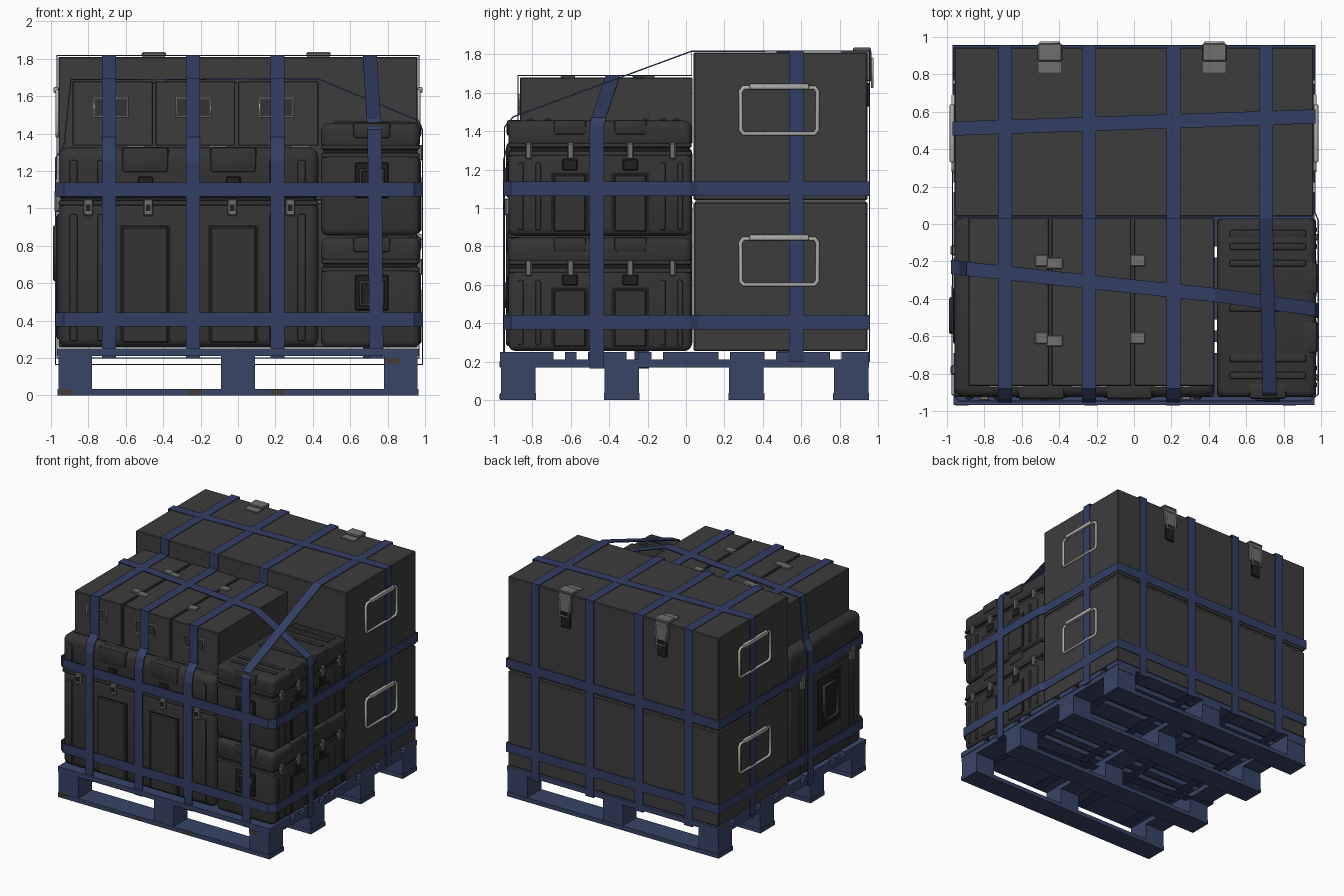
import bpy
import bmesh
from mathutils import Vector

cube = bpy.data.objects.get("Cube")
if cube:
    bpy.data.objects.remove(cube)


def material(name, rgb, rough=0.7):
    m = bpy.data.materials.new(name)
    m.use_nodes = True
    m.diffuse_color = (*rgb, 1)
    bsdf = m.node_tree.nodes["Principled BSDF"]
    bsdf.inputs["Base Color"].default_value = (*rgb, 1)
    bsdf.inputs["Roughness"].default_value = rough
    return m


CRATE = material("charcoal crate", (0.046, 0.046, 0.046))
CASE = material("dark case plastic", (0.034, 0.034, 0.034))
TRIM = material("black trim", (0.014, 0.014, 0.014))
STEEL = material("light steel", (0.42, 0.42, 0.41))
LATCH = material("grey latch metal", (0.16, 0.16, 0.155))
STRAP = material("blue strap", (0.033, 0.048, 0.125))
PALLET = material("blue pallet", (0.04, 0.058, 0.13))
RUST = material("brown wear", (0.06, 0.045, 0.03))


def add_mesh(name, bm, mat):
    me = bpy.data.meshes.new(name)
    bmesh.ops.recalc_face_normals(bm, faces=bm.faces)
    bm.to_mesh(me)
    bm.free()
    me.materials.append(mat)
    ob = bpy.data.objects.new(name, me)
    bpy.context.scene.collection.objects.link(ob)
    return ob


def box(name, x, y, z, mat, bevel=0.0, seg=3):
    """Box from (low, high) ranges, optionally rounded."""
    bm = bmesh.new()
    bmesh.ops.create_cube(bm, size=1)
    for v in bm.verts:
        v.co = [r[0] + (c + 0.5) * (r[1] - r[0]) for c, r in zip(v.co, (x, y, z))]
    if bevel:
        bmesh.ops.bevel(bm, geom=bm.edges[:], offset=bevel, segments=seg,
                        profile=0.5, affect='EDGES')
    ob = add_mesh(name, bm, mat)
    if bevel:
        bpy.ops.object.select_all(action='DESELECT')
        ob.select_set(True)
        bpy.context.view_layer.objects.active = ob
        bpy.ops.object.shade_smooth_by_angle(angle=0.6)
    return ob


def around(c, half):
    return (c - half, c + half)


def strap(name, points, across):
    """Closed flat band through the points, with its width along 'across'."""
    bm = bmesh.new()
    w = Vector(across) * 0.0375
    rows = [(bm.verts.new(Vector(p) - w), bm.verts.new(Vector(p) + w)) for p in points]
    for (a, b), (c, d) in zip(rows, rows[1:] + rows[:1]):
        bm.faces.new((a, b, d, c))
    ob = add_mesh(name, bm, STRAP)
    mod = ob.modifiers.new("thickness", 'SOLIDIFY')
    mod.thickness, mod.offset = 0.007, 0


def rod(name, points, radius, mat):
    """Closed bent rod."""
    cu = bpy.data.curves.new(name, 'CURVE')
    cu.dimensions = '3D'
    cu.bevel_depth, cu.bevel_resolution = radius, 2
    sp = cu.splines.new('POLY')
    sp.points.add(len(points) - 1)
    for p, co in zip(sp.points, points):
        p.co = (*co, 1)
    sp.use_cyclic_u = True
    cu.materials.append(mat)
    bpy.context.scene.collection.objects.link(bpy.data.objects.new(name, cu))


def case(name, x, y, z, seam, bevel):
    """Rounded two-part case with a dark seam."""
    box(name + "_body", x, y, (z[0], seam - 0.006), CASE, bevel)
    box(name + "_lid", x, y, (seam + 0.006, z[1]), CASE, bevel)
    inset = 0.012
    box(name + "_seam", (x[0] + inset, x[1] - inset), (y[0] + inset, y[1] - inset),
        around(seam, bevel), TRIM, bevel * 0.6)
    for dz in (-0.022, 0.022):
        box(name + "_rim", x, y, around(seam + dz, 0.014), CASE, 0.012, 2)


# Pallet: bottom runners, blocks, stringers and deck slats
rows = (-0.875, -0.335, 0.315, 0.86)
cols = (-0.87, 0, 0.87)
for y in rows:
    box("pallet_runner", (-0.965, 0.965), around(y, 0.093), (0, 0.035), PALLET)
    for x in cols:
        box("pallet_block", around(x, 0.09), around(y, 0.09), (0.035, 0.17), PALLET)
for x in cols:
    box("pallet_stringer", around(x, 0.09), (-0.968, 0.953), (0.17, 0.21), PALLET)
edges = [-0.968, -0.69, -0.57, -0.31, -0.18, 0.17, 0.41, 0.75, 1.01]
for a, b in zip(edges, edges[1:]):
    start = a if a == edges[0] else a + 0.06
    box("pallet_slat", (-0.965, 0.965), (start, min(b, 0.953)), (0.21, 0.25), PALLET)
for x, z in ((-0.92, 0.018), (-0.23, 0.018), (0.21, 0.018), (0.83, 0.185)):
    box("pallet_wear", around(x, 0.035), (-0.971, -0.96), around(z, 0.014), RUST)

# Two large crates at the back, with side handles
for z0, z1 in ((0.255, 1.03), (1.042, 1.81)):
    box("large_crate", (-0.96, 0.96), (0.04, 0.945), (z0, z1), CRATE, 0.006, 1)
    for s in (-1, 1):
        lo, hi = z0 + 0.345, z0 + 0.585
        rod("crate_handle", [(s * 0.966, y, z) for y, z in
            ((0.3, lo), (0.67, lo), (0.685, lo + 0.02), (0.685, hi - 0.02),
             (0.67, hi), (0.3, hi), (0.285, hi - 0.02), (0.285, lo + 0.02))], 0.011, STEEL)
        box("handle_grip", around(s * 0.973, 0.014), (0.33, 0.64),
            around(hi + 0.006, 0.016), STEEL, 0.008, 2)
box("crate_joint", (-0.95, 0.95), (0.05, 0.935), (1.02, 1.05), LATCH)

# Lid latches on the back of the upper crate
for x in (-0.45, 0.43):
    box("latch_top_plate", around(x, 0.06), (0.81, 0.96), (1.805, 1.818), LATCH)
    box("latch_bridge", around(x, 0.065), (0.87, 0.965), (1.815, 1.835), LATCH, 0.006, 1)
    box("latch_back_plate", around(x, 0.06), (0.94, 0.966), (1.66, 1.82), LATCH, 0.006, 1)
    rod("latch_loop", [(x + dx, 0.97, z) for dx, z in
        ((-0.05, 1.78), (0.05, 1.78), (0.04, 1.63), (-0.04, 1.63))], 0.007, STEEL)
    box("latch_hook", around(x, 0.042), (0.94, 0.958), (1.53, 1.65), TRIM, 0.005, 1)

# Wide chest
case("wide_chest", (-0.96, 0.43), (-0.925, 0.035), (0.255, 1.325), 1.05, 0.05)
for x in (-0.495, -0.025):
    box("chest_panel_groove", around(x, 0.135), (-0.929, -0.9), (0.29, 0.91), TRIM)
    box("chest_panel", around(x, 0.122), (-0.937, -0.9), (0.28, 0.9), CASE, 0.008, 1)
    box("chest_lid_pad", around(x, 0.125), (-0.937, -0.85), (1.19, 1.328), CASE, 0.02, 2)
    box("chest_lid_clasp", around(x, 0.04), (-0.935, -0.9), (1.07, 1.17), TRIM, 0.006, 1)
for x in (-0.88, -0.73, 0.19, 0.34):
    for z in ((0.29, 0.97), (1.09, 1.26)):
        box("chest_rib", around(x, 0.022), (-0.938, -0.9), z, CASE, 0.012, 2)
for x in (-0.8, -0.48, -0.03, 0.28):
    box("chest_latch", around(x, 0.025), (-0.945, -0.9), (0.96, 1.05), LATCH, 0.006, 1)
    box("chest_latch_pin", around(x, 0.012), (-0.95, -0.9), (0.985, 1.02), TRIM)

# Chest end handle and ribs
box("chest_end_plate", (-0.968, -0.93), (-0.64, -0.34), (0.55, 0.97), TRIM, 0.01, 2)
rod("chest_end_handle", [(-0.975, y, z) for y, z in
    ((-0.58, 0.62), (-0.4, 0.62), (-0.4, 0.9), (-0.58, 0.9))], 0.014, CASE)
for y in (-0.78, -0.14):
    box("chest_end_rib", (-0.972, -0.93), around(y, 0.03), (0.3, 0.97), CASE, 0.012, 2)
    box("chest_end_latch", (-0.98, -0.93), around(y, 0.025), (0.98, 1.1), LATCH, 0.006, 1)

# Two stacked cases beside the chest
for z0, z1 in ((0.255, 0.845), (0.855, 1.455)):
    seam = z1 - 0.15
    case("stacked_case", (0.445, 0.972), (-0.925, 0.03), (z0, z1), seam, 0.035)
    for y in (-0.605, -0.29):
        box("case_panel_groove", (0.94, 0.975), around(y, 0.098), (z0 + 0.03, z0 + 0.33), TRIM)
        box("case_panel", (0.94, 0.98), around(y, 0.085), (z0 + 0.02, z0 + 0.32), CASE, 0.008, 1)
        box("case_lid_pad", (0.9, 0.98), around(y, 0.085), (z1 - 0.075, z1 + 0.004), CASE, 0.015, 2)
        box("case_clasp", (0.94, 0.979), around(y, 0.04), (z0 + 0.34, z0 + 0.4), TRIM, 0.006, 1)
    for y in (-0.82, -0.6, -0.29, -0.07):
        box("case_latch", (0.95, 0.987), around(y, 0.017), (seam - 0.05, seam + 0.035), LATCH, 0.006, 1)
    for y in (-0.86, -0.77, -0.12, -0.03):
        box("case_rib", (0.94, 0.979), around(y, 0.014), (z0 + 0.03, seam - 0.07), CASE, 0.008, 2)
    box("case_front_plate", around(0.715, 0.09), (-0.934, -0.9), (z0 + 0.2, z0 + 0.39), TRIM, 0.006, 1)
    rod("case_front_handle", [(0.715 + dx, -0.937, z0 + dz) for dx, dz in
        ((-0.06, 0.23), (0.06, 0.23), (0.06, 0.35), (-0.06, 0.35))], 0.01, CASE)
    box("case_front_pad", around(0.715, 0.1), (-0.935, -0.85), (z1 - 0.08, z1 + 0.004), CASE, 0.015, 2)
for y in (-0.81, -0.72, -0.45, -0.21, -0.12, -0.05):
    box("case_top_rib", (0.51, 0.92), around(y, 0.018), (1.44, 1.465), CASE, 0.008, 2)

# Three small boxes on the chest
for x0, x1 in ((-0.885, -0.455), (-0.44, -0.015), (0.0, 0.43)):
    box("small_box", (x0, x1), (-0.865, 0.035), (1.335, 1.68), CRATE, 0.005, 1)
    cx = (x0 + x1) / 2 - 0.01
    rod("small_box_handle", [(cx + dx, -0.869, z) for dx, z in
        ((-0.09, 1.49), (0.09, 1.49), (0.09, 1.59), (-0.09, 1.59))], 0.005, STEEL)
    box("small_box_handle_plate", around(cx, 0.08), (-0.868, -0.86), (1.5, 1.58), CASE)
    box("small_box_foot", around(cx + 0.13, 0.05), (-0.865, -0.8), (1.315, 1.337), LATCH)
for y in (-0.61, -0.195):
    box("small_box_latch", (-0.53, -0.46), around(y, 0.032), (1.67, 1.69), LATCH, 0.005, 1)
    box("small_box_latch_tail", (-0.47, -0.38), around(y - 0.015, 0.03), (1.67, 1.687), LATCH, 0.005, 1)
    box("small_box_latch", (-0.02, 0.06), around(y, 0.032), (1.67, 1.69), LATCH, 0.005, 1)

# Lengthwise straps
for x in (-0.69, -0.24, 0.21):
    strap("lengthwise_strap", [(x, y, z) for y, z in
        ((-0.95, 0.2), (-0.95, 1.25), (-0.93, 1.33), (-0.876, 1.38), (-0.876, 1.691),
         (0.03, 1.691), (0.03, 1.817), (0.955, 1.817), (0.955, 0.2))], (1, 0, 0))
strap("lengthwise_strap_side",
      [(0.74, -0.946, 0.2), (0.73, -0.946, 1.42), (0.725, -0.9, 1.475), (0.705, 0.03, 1.817),
       (0.705, 0.955, 1.817), (0.705, 0.955, 0.2)], (1, 0, 0))

# Crosswise straps
strap("crosswise_strap_front",
      [(-0.975, -0.23, 0.166), (-0.975, -0.23, 1.27), (-0.93, -0.235, 1.335),
       (-0.893, -0.24, 1.69), (0.435, -0.38, 1.69), (0.965, -0.455, 1.47),
       (0.986, -0.465, 1.42), (0.986, -0.465, 0.166)], (0, 1, 0))
strap("crosswise_strap_back",
      [(-0.968, 0.51, 0.2), (-0.968, 0.51, 1.818), (0.968, 0.575, 1.818), (0.968, 0.575, 0.2)],
      (0, 1, 0))

# Level straps around the whole load
for z in (0.405, 1.1):
    strap("level_strap", [(x, y, z) for x, y in
        ((-0.973, -0.91), (-0.93, -0.948), (0.94, -0.948), (0.985, -0.91), (0.985, 0.02),
         (0.968, 0.06), (0.968, 0.955), (-0.968, 0.955))], (0, 0, 1))
